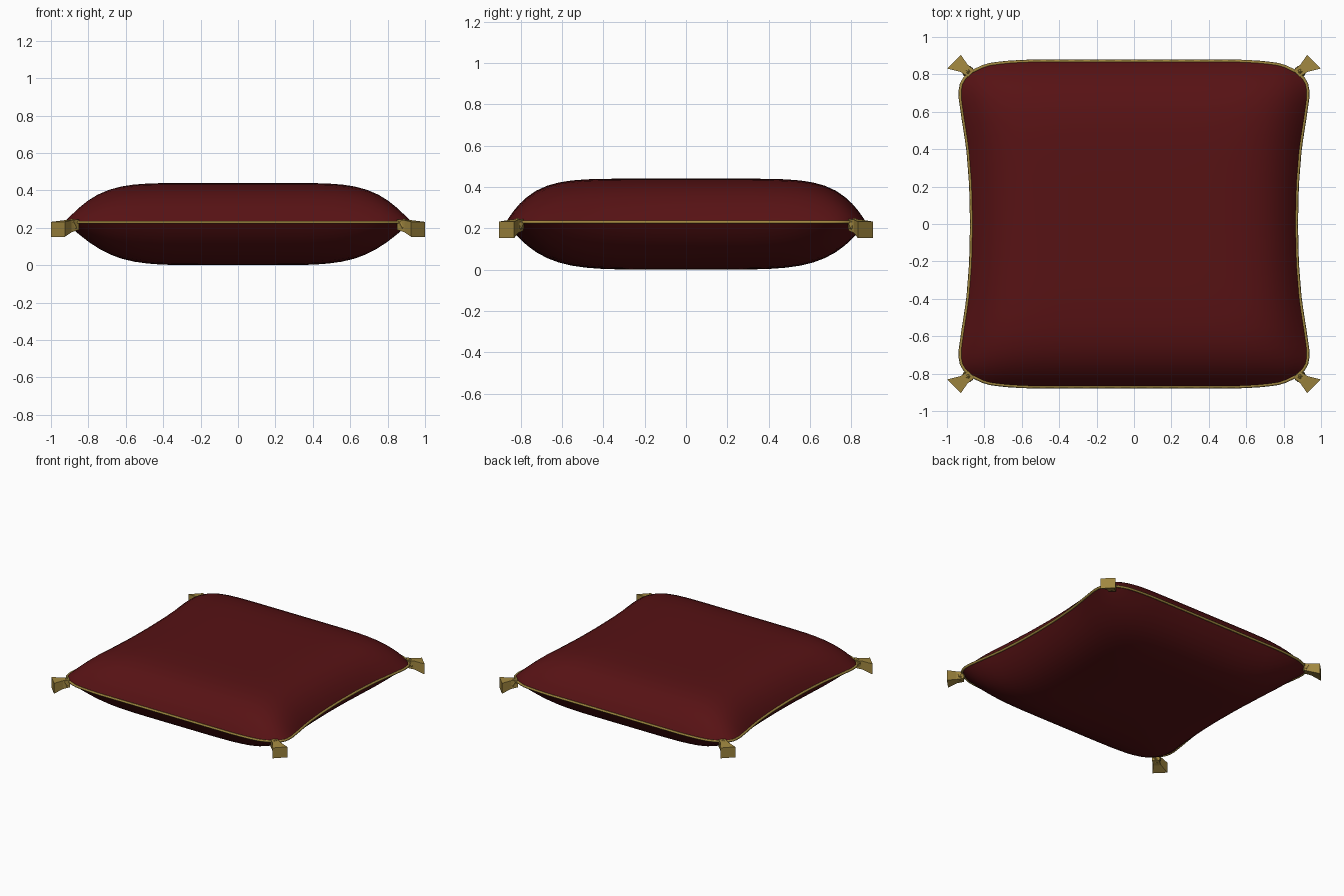
import bpy, bmesh, math
from mathutils import Vector

if "Cube" in bpy.data.objects:
    bpy.data.objects.remove(bpy.data.objects["Cube"])

def material(name, rgb):
    m = bpy.data.materials.new(name)
    m.diffuse_color = (*rgb, 1)
    m.use_nodes = True
    m.node_tree.nodes["Principled BSDF"].inputs["Base Color"].default_value = m.diffuse_color
    return m

RED = material("dark red velvet", (0.095, 0.006, 0.007))
GOLD = material("antique gold", (0.35, 0.24, 0.05))
SEAM = 0.23
N = 32

def add_object(name, bm, mat):
    bmesh.ops.recalc_face_normals(bm, faces=bm.faces)
    me = bpy.data.meshes.new(name)
    bm.to_mesh(me)
    bm.free()
    me.materials.append(mat)
    ob = bpy.data.objects.new(name, me)
    bpy.context.collection.objects.link(ob)
    return ob

def smooth(ob, deg):
    bpy.ops.object.select_all(action='DESELECT')
    ob.select_set(True)
    bpy.context.view_layer.objects.active = ob
    bpy.ops.object.shade_smooth_by_angle(angle=math.radians(deg))

def lerp_table(table, t):
    for (a, p), (b, q) in zip(table, table[1:]):
        if t <= b:
            return p + (q - p) * (t - a) / (b - a)
    return table[-1][1]

# Half width along the depth, half depth along the width
HALF_X = [(0, .868), (.25, .872), (.5, .888), (.72, .916), (.86, .932), (.94, .92), (1, .875)]
HALF_Y = [(0, .87), (.66, .87), (.8, .862), (.9, .85), (1, .81)]

def plan(u, v):
    return u * lerp_table(HALF_X, abs(v)), v * lerp_table(HALF_Y, abs(u))

# Cushion: two puffed sheets joined at the seam
steps = [math.sin(math.pi / 2 * (2 * i / N - 1)) for i in range(N + 1)]
bm = bmesh.new()
for height, power in ((0.21, 7), (-0.23, 5.5)):
    grid = []
    for v in steps:
        row = []
        for u in steps:
            x, y = plan(u, v)
            puff = (1 - abs(u) ** power) * (1 - abs(v) ** power)
            row.append(bm.verts.new((x, y, SEAM + height * puff)))
        grid.append(row)
    for j in range(N):
        for i in range(N):
            bm.faces.new((grid[j][i], grid[j][i + 1], grid[j + 1][i + 1], grid[j + 1][i]))
bmesh.ops.remove_doubles(bm, verts=bm.verts, dist=1e-5)
smooth(add_object("cushion", bm, RED), 50)

# Piping: thin cord following the seam
path = ([plan(s, -1) for s in steps[:-1]] + [plan(1, s) for s in steps[:-1]]
        + [plan(-s, 1) for s in steps[:-1]] + [plan(-1, -s) for s in steps[:-1]])
path = [Vector((x, y, SEAM)) for x, y in path]
bm = bmesh.new()
rings = []
for k, p in enumerate(path):
    t = (path[(k + 1) % len(path)] - path[k - 1]).normalized()
    out = Vector((t.y, -t.x, 0))
    rings.append([bm.verts.new(p + 0.009 * (out * math.cos(a) + Vector((0, 0, math.sin(a)))))
                  for a in (math.tau * i / 6 for i in range(6))])
for k, r in enumerate(rings):
    nxt = rings[(k + 1) % len(rings)]
    for i in range(6):
        bm.faces.new((r[i], r[(i + 1) % 6], nxt[(i + 1) % 6], nxt[i]))
smooth(add_object("seam_piping", bm, GOLD), 70)

# Corner tassels: flared square skirt with a knot at the narrow end
for sx, sy, label in ((1, 1, "back_right"), (-1, 1, "back_left"),
                      (1, -1, "front_right"), (-1, -1, "front_left")):
    across = Vector((sx, -sy, 0)).normalized()
    bm = bmesh.new()
    ends = []
    for x, y, z, w, h in ((.868, .803, .217, .024, .028), (.908, .832, .209, .027, .032),
                          (.963, .868, .192, .052, .040)):
        c = Vector((sx * x, sy * y, z))
        ends.append([bm.verts.new(c + across * a * w + Vector((0, 0, b * h)))
                     for a, b in ((-1, -1), (1, -1), (1, 1), (-1, 1))])
    for p, q in zip(ends, ends[1:]):
        for i in range(4):
            bm.faces.new((p[i], p[(i + 1) % 4], q[(i + 1) % 4], q[i]))
    bm.faces.new(ends[0])
    bm.faces.new(ends[-1])
    add_object("tassel_" + label, bm, GOLD)

    bm = bmesh.new()
    bmesh.ops.create_icosphere(bm, subdivisions=1, radius=0.036)
    bmesh.ops.translate(bm, verts=bm.verts, vec=(sx * .888, sy * .815, .215))
    add_object("tassel_knot_" + label, bm, GOLD)
